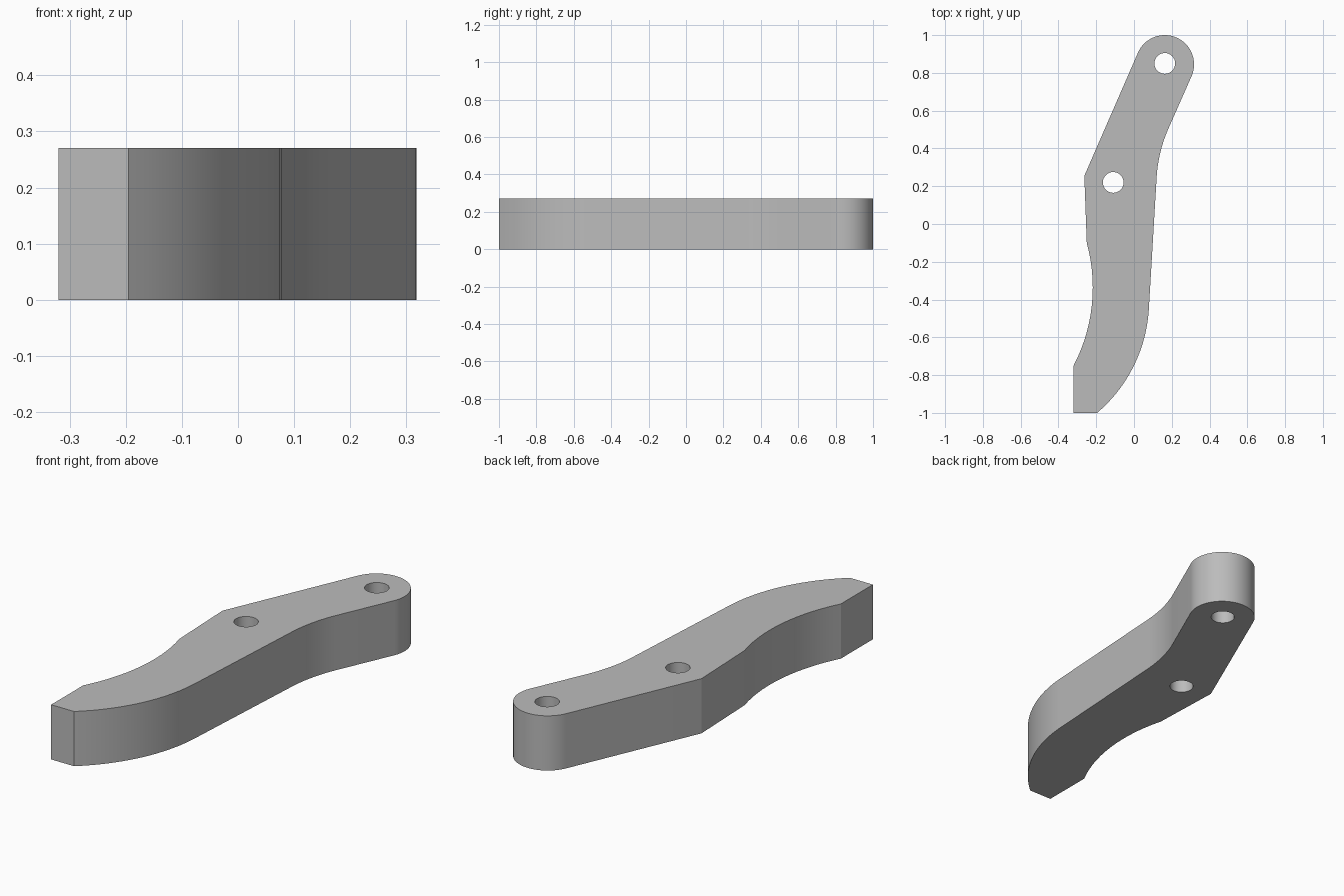
import bpy, bmesh, math
from mathutils import Vector

cube = bpy.data.objects.get("Cube")
if cube:
    bpy.data.objects.remove(cube, do_unlink=True)

THICKNESS = 0.27


def bow(a, b, sag, n=14):
    """Arc from a to b; positive sag swells to the right of the direction a-b."""
    a, b = Vector(a), Vector(b)
    chord = b - a
    half = chord.length / 2
    right = Vector((chord.y, -chord.x)).normalized()
    radius = (half ** 2 + sag ** 2) / (2 * abs(sag))
    side = math.copysign(1, sag)
    centre = (a + b) / 2 + right * (sag - side * radius)
    sweep = 2 * math.asin(half / radius) * side
    start = a - centre
    points = []
    for i in range(n + 1):
        t = sweep * i / n
        c, s = math.cos(t), math.sin(t)
        points.append(centre + Vector((start.x * c - start.y * s, start.x * s + start.y * c)))
    return points


def ring(centre, radius, first=0, last=360, n=32):
    """Points on a circle, from the first to the last angle in degrees."""
    return [Vector((centre[0] + radius * math.cos(math.radians(first + (last - first) * i / n)),
                    centre[1] + radius * math.sin(math.radians(first + (last - first) * i / n))))
            for i in range(n + 1)]


# Outer outline, counter-clockwise from the foot
outline = [Vector((-0.32, -1.0))]
outline += bow((-0.195, -1.0), (0.078, -0.46), 0.061)
outline += bow((0.12, 0.25), (0.18, 0.5), -0.011)
outline += ring((0.163, 0.845), 0.155, -23, 157)
outline += [Vector((-0.263, 0.255))]
outline += bow((-0.25, -0.10), (-0.32, -0.75), -0.062)

# Two round bolt holes
holes = [ring(c, 0.055)[:-1] for c in ((0.163, 0.85), (-0.11, 0.22))]

# Fill the profile around the holes and extrude it
bm = bmesh.new()
edges = []
for loop in [outline] + holes:
    verts = [bm.verts.new((p.x, p.y, 0)) for p in loop]
    edges += [bm.edges.new((v, verts[i - 1])) for i, v in enumerate(verts)]
bmesh.ops.triangle_fill(bm, edges=edges, use_beauty=True, use_dissolve=False)
top = bmesh.ops.extrude_face_region(bm, geom=bm.faces[:], use_keep_orig=True)
bmesh.ops.translate(bm, vec=(0, 0, THICKNESS),
                    verts=[g for g in top["geom"] if isinstance(g, bmesh.types.BMVert)])
bmesh.ops.recalc_face_normals(bm, faces=bm.faces[:])

mesh = bpy.data.meshes.new("lever_arm")
bm.to_mesh(mesh)
bm.free()
arm = bpy.data.objects.new("lever_arm", mesh)
bpy.context.collection.objects.link(arm)

# Plain grey
grey = bpy.data.materials.new("plain_grey")
grey.use_nodes = True
colour = (0.5, 0.5, 0.5, 1)
grey.diffuse_color = colour
grey.node_tree.nodes["Principled BSDF"].inputs["Base Color"].default_value = colour
mesh.materials.append(grey)

# Smooth the curved walls, keep the rims sharp
bpy.ops.object.select_all(action='DESELECT')
arm.select_set(True)
bpy.context.view_layer.objects.active = arm
bpy.ops.object.shade_smooth_by_angle(angle=math.radians(25))
